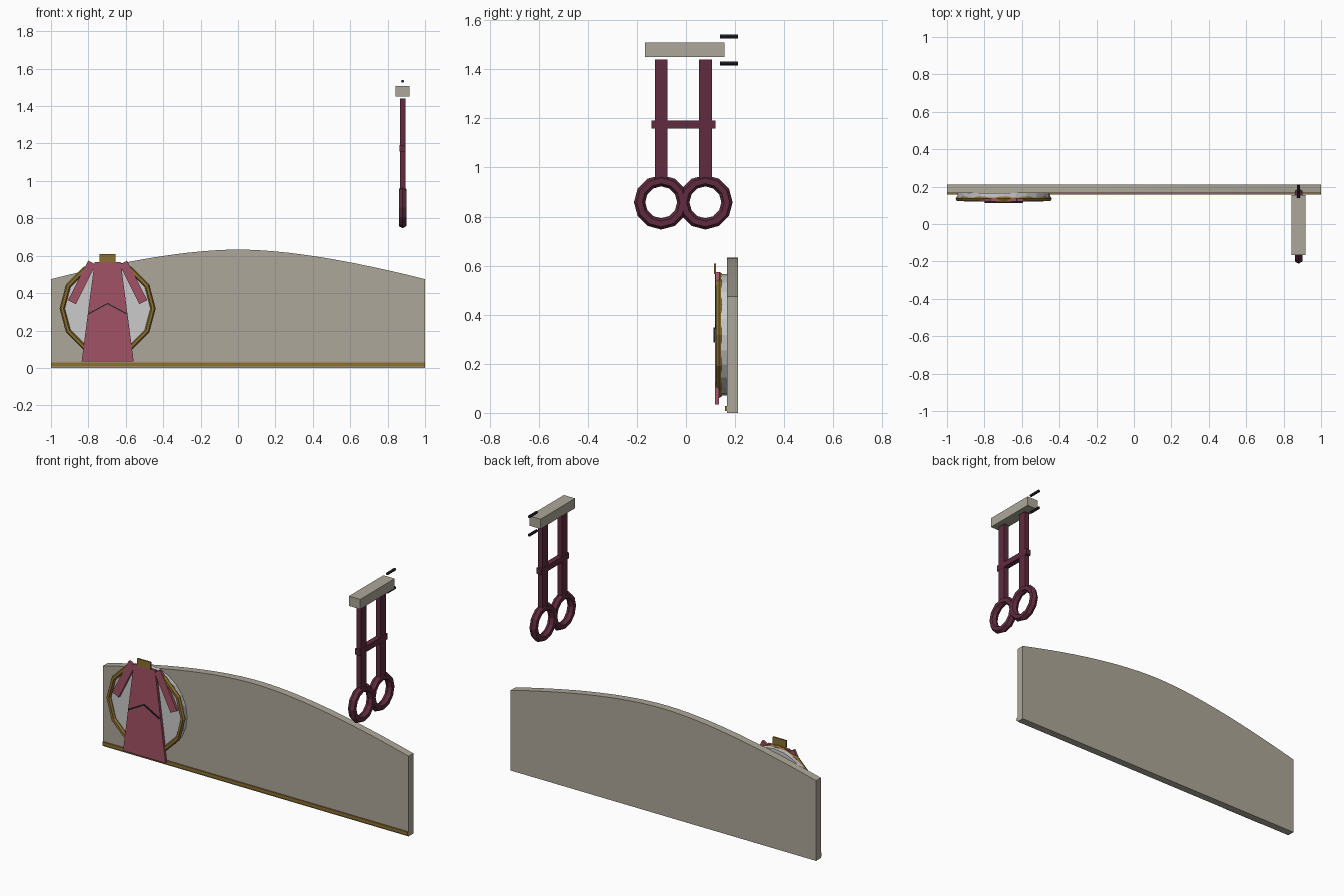
import bpy, bmesh
from math import pi, atan2, hypot
from mathutils import Matrix

if "Cube" in bpy.data.objects:
    bpy.data.objects.remove(bpy.data.objects["Cube"])


def material(name, rgb):
    m = bpy.data.materials.new(name)
    m.diffuse_color = (*rgb, 1)
    m.use_nodes = True
    m.node_tree.nodes["Principled BSDF"].inputs["Base Color"].default_value = m.diffuse_color
    return m


STONE = material("stone", (0.42, 0.39, 0.32))
GOLD = material("gold", (0.26, 0.16, 0.03))
ROSE = material("rose", (0.36, 0.085, 0.13))
MAROON = material("maroon", (0.115, 0.024, 0.05))
IRON = material("iron", (0.02, 0.022, 0.028))


def finish(name, bm, mat):
    bmesh.ops.recalc_face_normals(bm, faces=bm.faces)
    me = bpy.data.meshes.new(name)
    bm.to_mesh(me)
    bm.free()
    if mat:
        me.materials.append(mat)
    ob = bpy.data.objects.new(name, me)
    bpy.context.collection.objects.link(ob)
    return ob


def box(name, x, y, z, mat):
    bm = bmesh.new()
    bmesh.ops.create_cube(bm, size=1)
    for v in bm.verts:
        for i, (a, b) in enumerate((x, y, z)):
            v.co[i] = (a + b) / 2 + v.co[i] * (b - a)
    return finish(name, bm, mat)


def plate(name, outline, y0, y1, mat):
    """Extrude an XZ outline from y0 to y1."""
    bm = bmesh.new()
    face = bm.faces.new([bm.verts.new((x, y0, z)) for x, z in outline])
    new = bmesh.ops.extrude_face_region(bm, geom=[face])["geom"]
    for v in new:
        if isinstance(v, bmesh.types.BMVert):
            v.co.y = y1
    return finish(name, bm, mat)


def cylinder(name, centre, radius, length, sides, mat):
    """Cylinder lying along y."""
    bm = bmesh.new()
    bmesh.ops.create_cone(bm, cap_ends=True, segments=sides, radius1=radius, radius2=radius, depth=length,
                          matrix=Matrix.Translation(centre) @ Matrix.Rotation(pi / 2, 4, 'X'))
    return finish(name, bm, mat)


def ring(name, centre, major, minor, rotation, mat):
    bpy.ops.mesh.primitive_torus_add(major_segments=12, minor_segments=6, major_radius=major,
                                     minor_radius=minor, location=centre, rotation=rotation)
    ob = bpy.context.object
    ob.name = name
    ob.data.materials.append(mat)


# Arched backing panel and its base trim
half = []
for i in range(13):
    t = i / 12
    half.append((2 * t * (1 - t) * 0.37 + t * t, 0.633 * (1 - t * t) + 0.475 * t * t))
arch = [(-x, z) for x, z in reversed(half[1:])] + half
plate("arched_panel", [(-1, 0)] + arch + [(1, 0)], 0.167, 0.212, STONE)
box("base_trim", (-1, 1), (0.159, 0.168), (0.008, 0.028), GOLD)

# Round medallion
CX, CZ = -0.697, 0.318
cylinder("medallion_disc", (CX, 0.155, CZ), 0.247, 0.024, 24, None)
ring("medallion_rim", (CX, 0.135, CZ), 0.243, 0.014, (pi / 2, 0, 0), GOLD)

# Robe with sleeves, belt and collar
plate("robe", [(CX - 0.139, 0.035), (CX + 0.139, 0.035), (CX + 0.07, 0.565), (CX - 0.07, 0.565)],
      0.119, 0.135, ROSE)
for side, s in (("left", -1), ("right", 1)):
    plate("sleeve_" + side, [(CX + s * x, z) for x, z in
                             ((0.064, 0.553), (0.104, 0.574), (0.212, 0.362), (0.170, 0.341))],
          0.121, 0.137, ROSE)
    plate("robe_fold_" + side, [(CX + s * x, z) for x, z in
                                ((0, 0.348), (0.103, 0.292), (0.100, 0.286), (0, 0.341))],
          0.113, 0.120, IRON)
box("collar", (CX - 0.043, CX + 0.043), (0.114, 0.123), (0.565, 0.608), GOLD)

# Hanging scissors on a bracket
SX = 0.88
box("bracket_beam", (SX - 0.037, SX + 0.037), (-0.167, 0.156), (1.45, 1.508), STONE)
for i, z in enumerate((1.424, 1.533)):
    cylinder(f"bracket_pin_{i + 1}", (SX, 0.175, z), 0.008, 0.073, 8, IRON)
for side, y in (("front", -0.101), ("back", 0.079)):
    box("scissor_shank_" + side, (SX - 0.015, SX + 0.015), (y - 0.025, y + 0.025) if side == "front"
        else (y - 0.026, y + 0.026), (0.945, 1.44), MAROON)
    ring("scissor_handle_" + side, (SX, y, 0.858), 0.088, 0.023, (0, pi / 2, 0), MAROON)
box("scissor_crossbar", (SX - 0.016, SX + 0.016), (-0.14, 0.12), (1.158, 1.192), MAROON)
